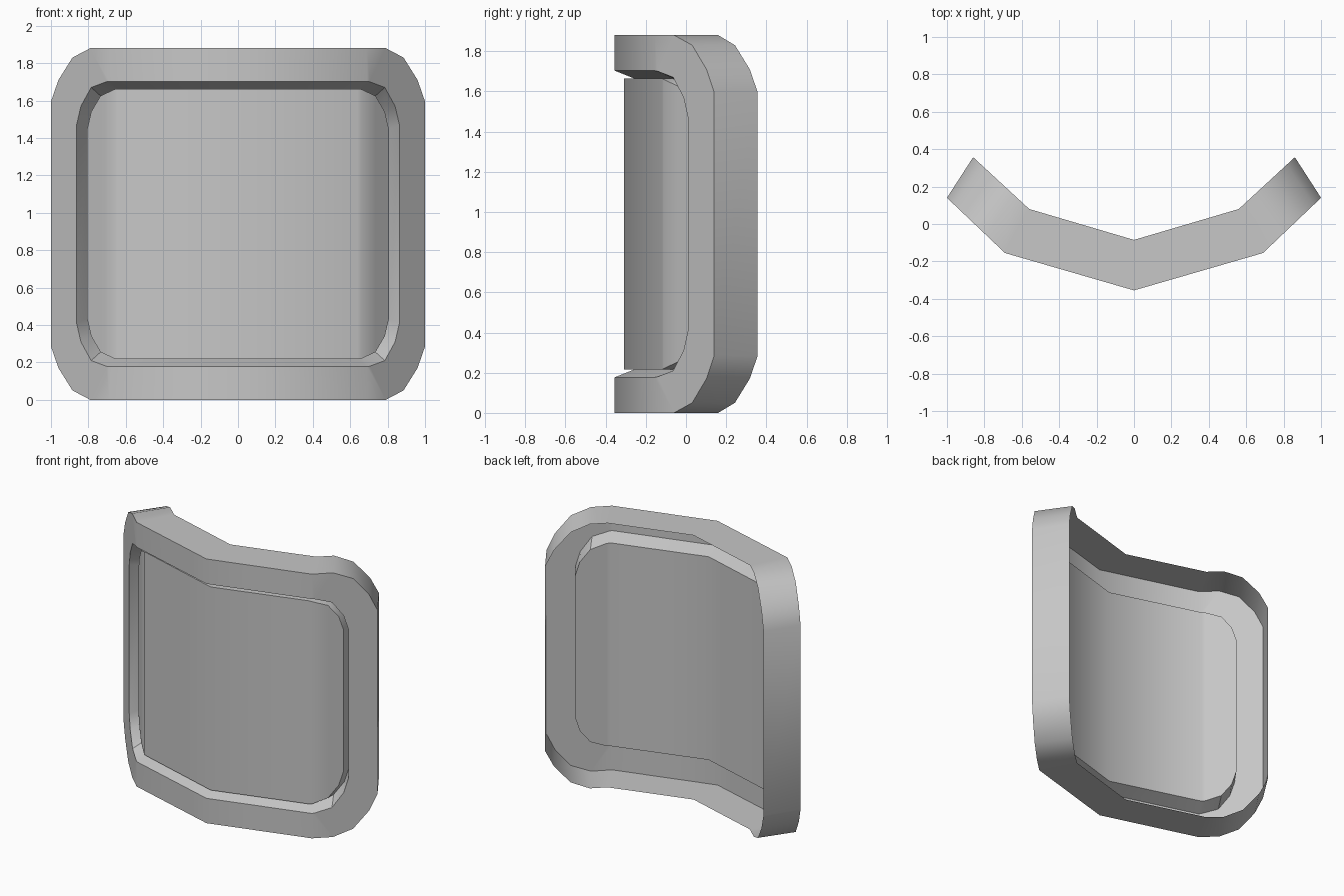
import bpy, math

cube = bpy.data.objects.get("Cube")
if cube:
    bpy.data.objects.remove(cube, do_unlink=True)

MID = 0.94  # height of the horizontal symmetry plane

grey = bpy.data.materials.new("light_grey")
grey.use_nodes = True
colour = (0.57, 0.57, 0.57, 1)
grey.diffuse_color = colour
grey.node_tree.nodes["Principled BSDF"].inputs["Base Color"].default_value = colour


def depth(x, profile):
    """Depth of the bent surface at a given distance from the centre."""
    x = abs(x)
    for (x0, y0), (x1, y1) in zip(profile, profile[1:]):
        if x <= x1 or (x1, y1) == profile[-1]:
            return y0 + (y1 - y0) * (x - x0) / (x1 - x0)


def ring(quarter, profile):
    """Mirror a quarter outline into a full clockwise loop on the bent surface."""
    low = [(x, 2 * MID - z) for x, z in quarter]
    flat = quarter + low[::-1]
    flat += [(-x, z) for x, z in low[1:]] + [(-x, z) for x, z in quarter[:0:-1]]
    return [(x, depth(x, profile), z) for x, z in flat]


def bridge(loops):
    """Join successive loops with quads."""
    n = len(loops[0])
    faces = [(k * n + i, (k + 1) * n + i, (k + 1) * n + (i + 1) % n, k * n + (i + 1) % n)
             for k in range(len(loops) - 1) for i in range(n)]
    return [v for loop in loops for v in loop], faces


def make(name, verts, faces):
    mesh = bpy.data.meshes.new(name)
    mesh.from_pydata(verts, [], faces)
    mesh.materials.append(grey)
    obj = bpy.data.objects.new(name, mesh)
    bpy.context.collection.objects.link(obj)
    bpy.ops.object.select_all(action='DESELECT')
    obj.select_set(True)
    bpy.context.view_layer.objects.active = obj
    bpy.ops.object.shade_smooth_by_angle(angle=math.radians(35))


# Bent plan profiles, from centre to side
front = [(0, -0.355), (0.69, -0.155), (1.0, 0.14)]
back = [(0, -0.085), (0.56, 0.08), (0.86, 0.357)]
pane_front = [(0, -0.308), (0.66, -0.112), (0.81, 0.036)]
pane_back = [(0, -0.255), (0.64, -0.065), (0.81, 0.097)]

# Quarter outlines: top centre, bend, then the stepped corner
rear_edge = [(0, 1.88), (0.56, 1.88), (0.646, 1.88), (0.737, 1.83), (0.817, 1.71), (0.86, 1.595)]
front_edge = [(0, 1.88), (0.69, 1.88), (0.79, 1.88), (0.885, 1.83), (0.96, 1.71), (1.0, 1.595)]
opening = [(0, 1.703), (0.69, 1.703), (0.705, 1.70), (0.785, 1.67), (0.84, 1.57), (0.863, 1.47)]
pane_edge = [(0, 1.663), (0.64, 1.663), (0.66, 1.66), (0.735, 1.625), (0.785, 1.54), (0.807, 1.445)]

# Frame: open-backed outer wall, front border and sloped lip
make("frame", *bridge([ring(rear_edge, back), ring(front_edge, front),
                       ring(opening, front), ring(pane_edge, pane_back)]))

# Window pane: bent slab, its two sides filled with vertical strips
verts, faces = bridge([ring(pane_edge, pane_back), ring(pane_edge, pane_front)])
n = len(verts) // 2
half = len(pane_edge)
# Walking clockwise from the top centre, vertex i sits above its mirror
for i in range(half - 1):
    right = (i, 2 * half - 1 - i, 2 * half - 2 - i, i + 1)
    left_top = [(n - i) % n, n - i - 1]
    left_low = [2 * half - 1 + i, 2 * half + i]
    left = (left_top[1], left_low[1], left_low[0], left_top[0])
    for quad in (right, left):
        faces.append(tuple(v + n for v in quad))
        faces.append(quad[::-1])
make("window_pane", verts, faces)
